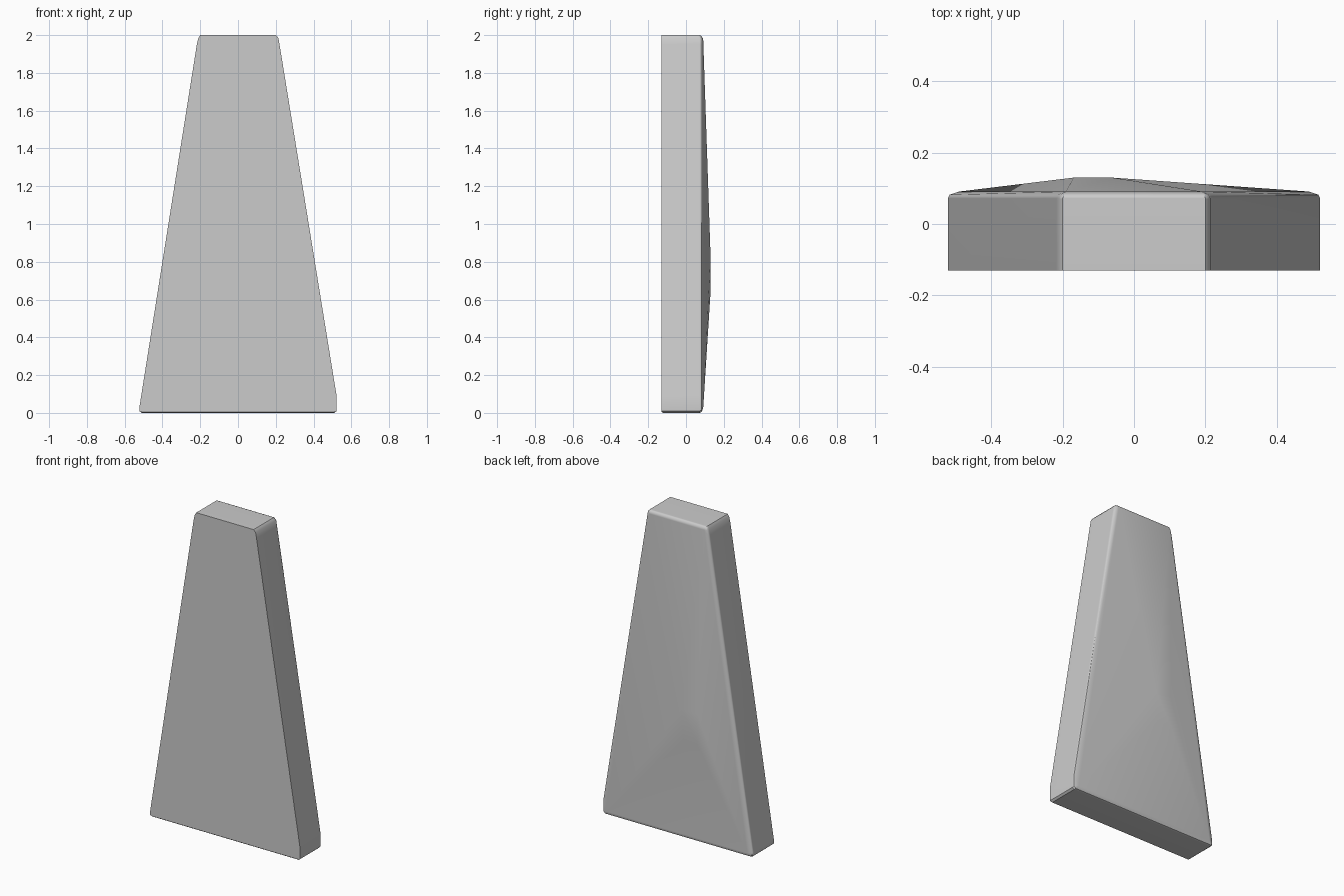
import bpy
import bmesh

cube = bpy.data.objects.get("Cube")
if cube:
    bpy.data.objects.remove(cube, do_unlink=True)

# One plain grey for the whole slab
grey = bpy.data.materials.new("stone_grey")
grey.use_nodes = True
colour = (0.6, 0.6, 0.6, 1)
grey.diffuse_color = colour
grey.node_tree.nodes["Principled BSDF"].inputs["Base Color"].default_value = colour

# Tapered outline with clipped top corners, as (x, z)
OUTLINE = [(-0.51, 0), (0.51, 0), (0.522, 0.01), (0.522, 0.09), (0.22, 1.95),
           (0.214, 1.985), (0.2, 2), (-0.2, 2), (-0.21, 1.985), (-0.218, 1.95),
           (-0.522, 0.03), (-0.522, 0.01)]
BACK_RIM = [(-0.49, 0.025), (0.49, 0.025), (0.19, 1.98), (-0.19, 1.98)]
PEAK = [(-0.17, 0.64), (-0.07, 0.64), (-0.06, 0.83), (-0.17, 0.83)]


def inset(points, amount):
    """Pull an outline towards its middle by a fixed distance."""
    return [(x - amount * (1 if x > 0 else -1),
             z - amount * (1 if z > 1 else -1)) for x, z in points]


def layer(bm, points, y):
    for x, z in points:
        bm.verts.new((x, y, z))


# Slab: flat front, rounded back rim, low off-centre peak
bm = bmesh.new()
layer(bm, [(x, max(z, 0.006)) for x, z in OUTLINE], -0.13)
layer(bm, OUTLINE, -0.122)
layer(bm, OUTLINE, 0.072)
layer(bm, inset(OUTLINE, 0.005), 0.082)
layer(bm, BACK_RIM, 0.091)
layer(bm, PEAK, 0.13)
hull = bmesh.ops.convex_hull(bm, input=bm.verts)
loose = [v for v in bm.verts if not v.link_faces]
bmesh.ops.delete(bm, geom=loose, context="VERTS")
bmesh.ops.dissolve_limit(bm, angle_limit=0.005, verts=bm.verts, edges=bm.edges)
bmesh.ops.recalc_face_normals(bm, faces=bm.faces)

mesh = bpy.data.meshes.new("tapered_slab")
bm.to_mesh(mesh)
bm.free()
mesh.materials.append(grey)
slab = bpy.data.objects.new("tapered_slab", mesh)
bpy.context.collection.objects.link(slab)

# Soft shading over the rim and peak, with weighted normals for flat faces
bpy.context.view_layer.objects.active = slab
slab.select_set(True)
bpy.ops.object.shade_smooth_by_angle(angle=0.6)
weighted = slab.modifiers.new("flat_faces", "WEIGHTED_NORMAL")
weighted.keep_sharp = True
